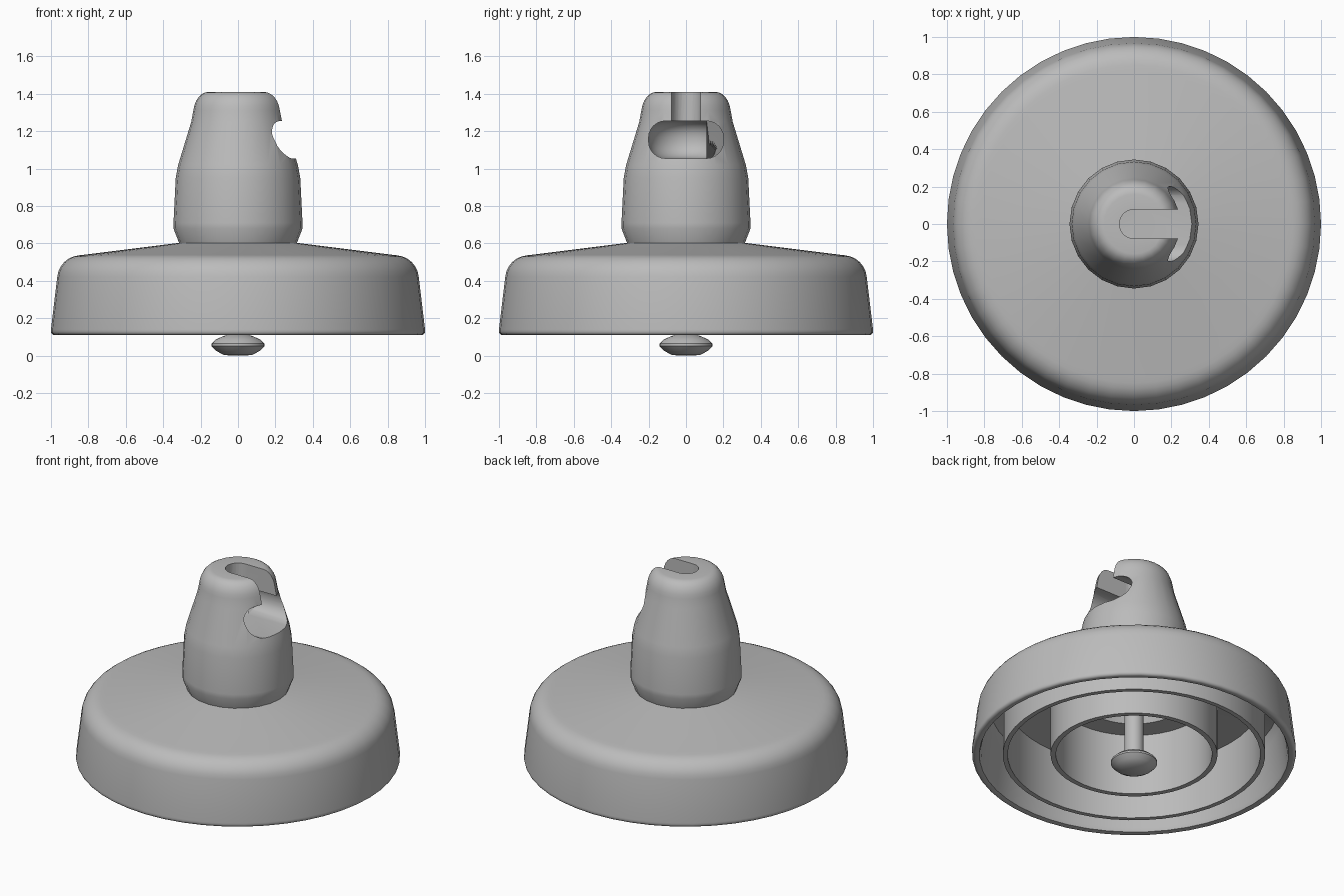
import bpy, bmesh, math
from mathutils import Vector

if "Cube" in bpy.data.objects:
    bpy.data.objects.remove(bpy.data.objects["Cube"], do_unlink=True)

grey = bpy.data.materials.new("plain grey")
grey.use_nodes = True
colour = (0.5, 0.5, 0.5, 1)
grey.diffuse_color = colour
grey.node_tree.nodes["Principled BSDF"].inputs["Base Color"].default_value = colour


def make_object(name, bm):
    bmesh.ops.remove_doubles(bm, verts=bm.verts, dist=1e-5)
    bmesh.ops.recalc_face_normals(bm, faces=bm.faces)
    mesh = bpy.data.meshes.new(name)
    bm.to_mesh(mesh)
    bm.free()
    mesh.materials.append(grey)
    obj = bpy.data.objects.new(name, mesh)
    bpy.context.collection.objects.link(obj)
    return obj


def lathe(name, profile, steps, closed=False):
    """Turn an (r, z) profile around the z axis."""
    bm = bmesh.new()
    verts = [bm.verts.new((r, 0, z)) for r, z in profile]
    edges = [bm.edges.new(pair) for pair in zip(verts, verts[1:])]
    if closed:
        edges.append(bm.edges.new((verts[-1], verts[0])))
    bmesh.ops.spin(bm, geom=verts + edges, axis=(0, 0, 1), cent=(0, 0, 0),
                   angle=math.tau, steps=steps)
    return make_object(name, bm)


def prism(name, outline, depth):
    """Extrude a flat outline of 3D points along a vector."""
    bm = bmesh.new()
    face = bm.faces.new([bm.verts.new(p) for p in outline])
    new = bmesh.ops.extrude_face_region(bm, geom=[face], use_keep_orig=True)["geom"]
    bmesh.ops.translate(bm, vec=depth,
                        verts=[v for v in new if isinstance(v, bmesh.types.BMVert)])
    return make_object(name, bm)


def arc(cx, cy, rx, ry, start, end, steps=6):
    angles = [math.radians(start + (end - start) * i / steps) for i in range(steps + 1)]
    return [(cx + rx * math.cos(a), cy + ry * math.sin(a)) for a in angles]


def cut(target, cutter):
    cutter.hide_render = True
    mod = target.modifiers.new("cut", "BOOLEAN")
    mod.operation = "DIFFERENCE"
    mod.solver = "EXACT"
    mod.object = cutter
    bpy.context.view_layer.objects.active = target
    bpy.ops.object.modifier_apply(modifier=mod.name)
    bpy.data.objects.remove(cutter, do_unlink=True)


def smooth(obj):
    bpy.ops.object.select_all(action="DESELECT")
    obj.select_set(True)
    bpy.context.view_layer.objects.active = obj
    bpy.ops.object.shade_smooth_by_angle(angle=math.radians(32))


# Shed disc: sloped top, rounded shoulder, hollow underside with two skirts
top = [(0.3, 0.605), (0.82, 0.54)] + arc(0.84, 0.41, 0.127, 0.127, 85, 5)
rim = [(1.0, 0.14)] + arc(0.98, 0.13, 0.02, 0.02, 0, -90, 4) + [(0.955, 0.115), (0.945, 0.14)]
outer_groove = [(0.915, 0.4), (0.89, 0.46), (0.81, 0.48)]
outer_skirt = [(0.81, 0.115), (0.78, 0.115)]
inner_groove = [(0.78, 0.49), (0.515, 0.51)]
inner_skirt = [(0.515, 0.115), (0.482, 0.115)]
throat = [(0.482, 0.53), (0.34, 0.53)]
disc = lathe("shed_disc",
             top + rim + outer_groove + outer_skirt + inner_groove + inner_skirt + throat,
             48, closed=True)

# Metal cap, hollow from below
cap = lathe("cap",
            [(0, 0.85), (0.28, 0.85), (0.28, 0.59), (0.31, 0.59), (0.345, 0.68),
             (0.345, 0.71), (0.333, 0.95), (0.32, 1.02), (0.25, 1.25)]
            + arc(0.16, 1.29, 0.08, 0.12, 10, 90) + [(0, 1.41)], 24)

# Socket pocket: rounded opening towards +x with a round back
low, high, half, fillet = 1.055, 1.255, 0.2, 0.09
side = (arc(half - fillet, low + fillet, fillet, fillet, -90, 0)
        + arc(half - fillet, high - fillet, fillet, fillet, 0, 90))
cut(cap, lathe("pocket_back_cutter", [(0, low)] + side + [(0, high)], 32))
opening = [(0, y, z) for y, z in side] + [(0, -y, z) for y, z in reversed(side)]
cut(cap, prism("pocket_cutter", opening, Vector((0.6, 0, 0))))

# Narrow slot through the cap top, leading into the pocket
slot = [(x, y, 1.16) for x, y in arc(0, 0, 0.078, 0.078, 90, 270, 12)]
slot += [(0.6, -0.078, 1.16), (0.6, 0.078, 1.16)]
cut(cap, prism("slot_cutter", slot, Vector((0, 0, 0.4))))

# Pin with a flattened ball end
pin = lathe("ball_pin",
            [(0, 0), (0.075, 0.003), (0.115, 0.025), (0.143, 0.052), (0.143, 0.064),
             (0.12, 0.085), (0.085, 0.102), (0.06, 0.11), (0.06, 0.86), (0, 0.86)], 24)

for part in (disc, cap, pin):
    smooth(part)
